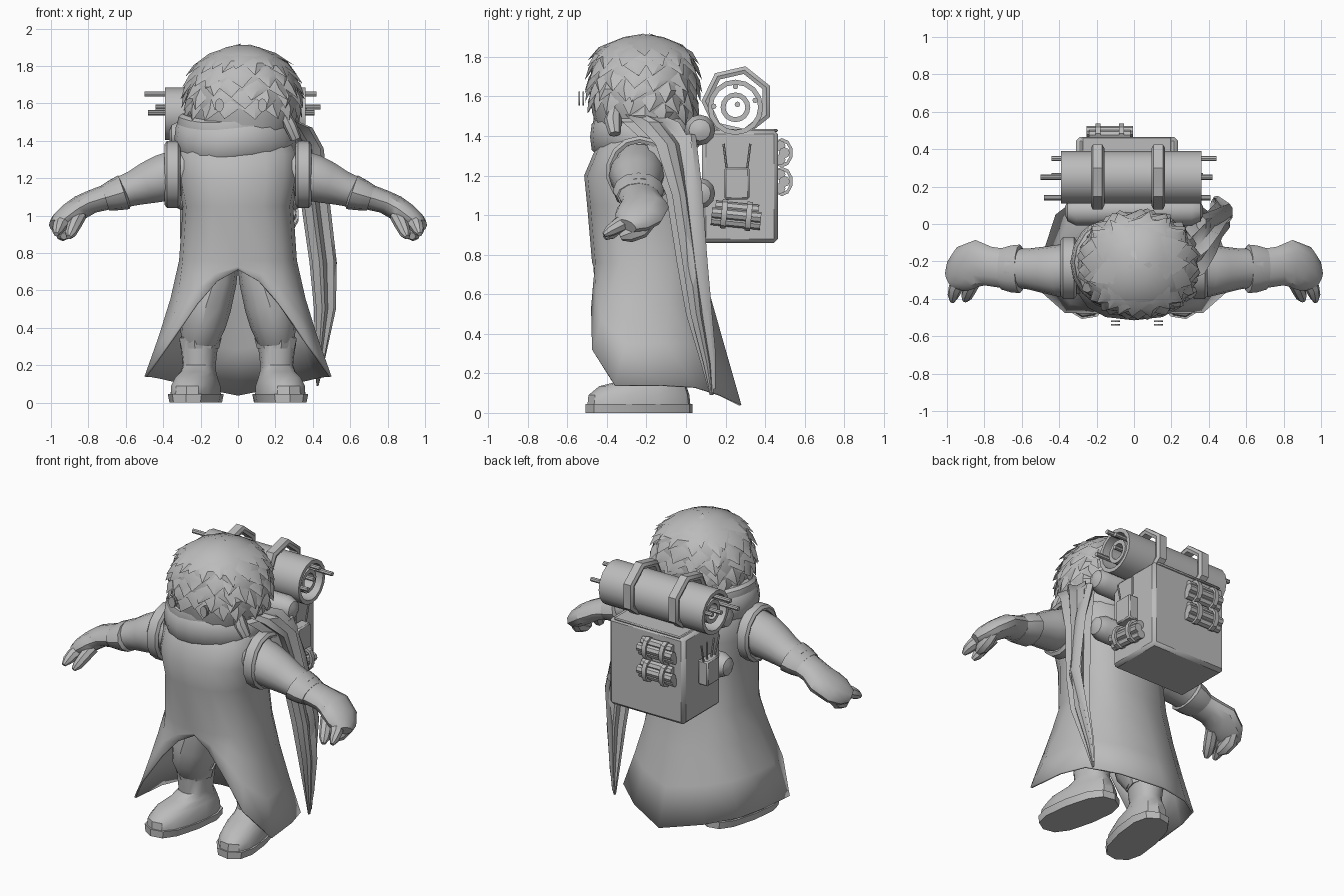
import bpy, bmesh, math, random
from mathutils import Vector

if "Cube" in bpy.data.objects:
    bpy.data.objects.remove(bpy.data.objects["Cube"])
random.seed(4)
grey = bpy.data.materials.new("plain grey")
grey.diffuse_color = (0.5, 0.5, 0.5, 1)
grey.use_nodes = True
grey.node_tree.nodes["Principled BSDF"].inputs["Base Color"].default_value = grey.diffuse_color


def make(name, verts, faces):
    me = bpy.data.meshes.new(name)
    me.from_pydata([tuple(v) for v in verts], [], faces)
    bm = bmesh.new()
    bm.from_mesh(me)
    bmesh.ops.recalc_face_normals(bm, faces=bm.faces)
    bm.to_mesh(me)
    bm.free()
    me.materials.append(grey)
    ob = bpy.data.objects.new(name, me)
    bpy.context.collection.objects.link(ob)
    return ob


def loft(name, rings, caps=True, loop=False):
    n, m = len(rings[0]), len(rings)
    faces = []
    for i in range(m if loop else m - 1):
        a, b = i * n, (i + 1) % m * n
        faces += [(a + k, a + (k + 1) % n, b + (k + 1) % n, b + k) for k in range(n)]
    if caps and not loop:
        faces += [tuple(range(n)), tuple(range((m - 1) * n, m * n))]
    return make(name, [p for r in rings for p in r], faces)


def sup(a, p):
    """Superellipse sine and cosine."""
    return [math.copysign(abs(f(a)) ** (2 / p), f(a)) for f in (math.sin, math.cos)]


def oval(cx, cy, z, hx, hy, n=16, p=2.0, star=1.0):
    """Horizontal superellipse ring, starting at the front."""
    out = []
    for k in range(n):
        s, c = sup(math.tau * k / n, p)
        f = star if k % 2 else 1
        out.append((cx + f * hx * s, cy - f * hy * c, z))
    return out


def tube(name, path, n=10):
    """Capped tube along points (x, y, z, radius sideways, radius upward)."""
    pts = [Vector(p[:3]) for p in path]
    d = (pts[-1] - pts[0]).normalized()
    ref = Vector((0, 0, 1)) if abs(d.y) > 0.8 else Vector((0, 1, 0))
    rings = []
    for i, p in enumerate(path):
        t = (pts[min(i + 1, len(pts) - 1)] - pts[max(i - 1, 0)]).normalized()
        u = (ref - t * ref.dot(t)).normalized()
        v = t.cross(u)
        rings.append([pts[i] + u * p[3] * math.cos(math.tau * k / n) + v * p[4] * math.sin(math.tau * k / n)
                      for k in range(n)])
    return loft(name, rings)


def rod(name, a, b, r, n=8):
    return tube(name, [(*a, r, r), (*b, r, r)], n)


def band(name, cx, cy, cz, ry, rz, width, thick, n=8):
    """Strap looped around the x axis."""
    rings = []
    for k in range(n):
        a = math.tau * (k + 0.5) / n
        rings.append([(cx + w * width, cy + (ry + t * thick) * math.cos(a), cz + (rz + t * thick) * math.sin(a))
                      for w, t in ((-.8, 0), (.8, 0), (1, .5), (.7, 1), (-.7, 1), (-1, .5))])
    return loft(name, rings, loop=True)


def box(name, lo, hi, bev=0.012):
    v = [(x, y, z) for x in (lo[0], hi[0]) for y in (lo[1], hi[1]) for z in (lo[2], hi[2])]
    ob = make(name, v, [(0, 1, 3, 2), (4, 5, 7, 6), (0, 1, 5, 4), (2, 3, 7, 6), (0, 2, 6, 4), (1, 3, 7, 5)])
    ob.modifiers.new("bevel", "BEVEL").width = bev
    return ob


# Long coat: rounded torso rings flaring to a shaped hem, open in front
hem = [(0, -.45, .71), (.11, -.47, .65), (.22, -.48, .53), (.37, -.475, .32), (.5, -.36, .14),
       (.475, -.12, .14), (.42, .05, .13), (.25, .18, .09), (0, .28, .04)]
hem += [(-x, y, z) for x, y, z in hem[7:0:-1]]
torso = [oval(0, -.2, 1.5, .2, .16, p=2.2), oval(0, -.2, 1.41, .29, .2, p=2.4),
         oval(0, -.21, 1.33, .325, .25, p=2.5),
         oval(0, -.235, 1.2, .325, .28, p=2.5), oval(0, -.225, 1.05, .295, .275, p=2.5),
         oval(0, -.2, .76, .315, .275, p=2.6)]
waist = torso[-1]
for t in (.33, .66, 1):
    torso.append([(a[0] + (b[0] - a[0]) * t ** 1.25, a[1] + (b[1] - a[1]) * t, a[2] + (b[2] - a[2]) * t)
                  for a, b in zip(waist, hem)])
coat = loft("coat", torso, caps=False)
coat.modifiers.new("cloth", "SOLIDIFY").thickness = 0.012

# Head of shaggy hair: core plus rows of pointed tufts
profile = [(1.42, .24, .23), (1.52, .29, .26), (1.62, .305, .27), (1.72, .29, .265), (1.8, .25, .25),
           (1.86, .18, .2), (1.9, .09, .1), (1.912, .03, .03)]
loft("hair_core", [oval(.025, -.215, z, a, b, 18, 2.2) for z, a, b in profile])


def head_point(ang, z, out):
    for (z0, a0, b0), (z1, a1, b1) in zip(profile, profile[1:]):
        if z <= z1:
            break
    t = max(0, min(1, (z - z0) / (z1 - z0)))
    s, c = sup(ang, 2.2)
    return (.025 + (a0 + (a1 - a0) * t + out) * s, -.215 - (b0 + (b1 - b0) * t + out) * c, z)


tv, tf = [], []
for row, (z, n) in enumerate([(1.86, 9), (1.815, 13), (1.755, 14), (1.69, 15), (1.625, 16), (1.57, 16), (1.51, 16)]):
    for k in range(n):
        a = math.tau * (k + .5 * (row % 2) + random.uniform(-.2, .2)) / n
        if row == 6 and math.cos(a) > .2:
            continue
        zz = z + random.uniform(-.015, .015)
        w = math.pi / n * 1.1
        i = len(tv)
        tv += [head_point(a, zz + .05, -.005), head_point(a - w, zz, .002), head_point(a + w, zz, .002),
               head_point(a + random.uniform(-.14, .14), zz - .065, .03), head_point(a, zz, .018)]
        tf += [(i, i + 1, i + 4), (i + 1, i + 3, i + 4), (i + 3, i + 2, i + 4), (i + 2, i, i + 4),
               (i, i + 2, i + 3, i + 1)]
make("hair_tufts", tv, tf)

# Small round spectacles
for x in (-.1, .13):
    for y in (-.515, -.535):
        tube("spectacle_lens", [(x, y, 1.59, .036, .024), (x, y - .008, 1.59, .036, .024)], 12)

# Scarf: a thick lower wrap and a smaller upper wrap, with a knot
for name, z, rx, ry, sr, sz in (("scarf_lower", 1.405, .27, .225, .055, .095), ("scarf_upper", 1.48, .265, .22, .045, .055)):
    rings = []
    for k in range(20):
        a = math.tau * k / 20
        ring = []
        for j in range(10):
            s, c = sup(math.tau * j / 10, 2.7)
            ring.append((-.015 + (rx + sr * c) * math.sin(a), -.205 - (ry + sr * c) * math.cos(a),
                         z + .012 * math.sin(3 * a) - .01 * math.cos(a) + sz * s))
        rings.append(ring)
    loft(name, rings, loop=True)
tube("scarf_knot", [(.25, -.36, 1.54, .03, .03), (.28, -.37, 1.48, .045, .035), (.31, -.36, 1.41, .03, .03)], 8)

# Folded shawl tail hanging behind the left arm
cape = [(.2, -.27, 1.53, .06, .1), (.3, -.17, 1.47, .1, .15), (.37, -.08, 1.36, .09, .12), (.41, -.02, 1.1, .08, .08),
        (.455, .03, .75, .075, .075), (.465, .06, .5, .06, .06), (.44, .11, .25, .03, .035), (.425, .13, .09, .006, .01)]
loft("shawl_tail", [oval(x, y, z, a, b, 14, 2, .6) for x, y, z, a, b in cape])
tube("shawl_fold", [(.36, .0, 1.4, .05, .03), (.44, .03, 1.15, .05, .02), (.51, .06, .75, .05, .02),
                    (.45, .12, .3, .03, .01), (.43, .14, .12, .008, .005)], 6)

for s, side in ((1, "left"), (-1, "right")):
    def limb(name, path, n=12):
        tube(side + "_" + name, [(s * p[0], *p[1:]) for p in path], n)

    # Sleeve, shoulder strap, glove and fingers
    limb("sleeve", [(.28, -.24, 1.25, .13, .12), (.4, -.25, 1.2, .14, .13), (.48, -.245, 1.175, .125, .115),
                    (.56, -.24, 1.145, .11, .095), (.67, -.235, 1.11, .1, .08)], 14)
    band(side + "_shoulder_strap", s * .35, -.235, 1.22, .135, .145, .042, .035, 14)
    cuff = ((.6, -.24, 1.13, .1, .07), (.61, -.24, 1.125, .13, .095), (.66, -.24, 1.11, .125, .085),
            (.71, -.24, 1.095, .11, .07))
    limb("glove_cuff", cuff)
    limb("glove", [(.68, -.24, 1.105, .105, .07), (.78, -.225, 1.075, .105, .062), (.84, -.21, 1.045, .125, .065),
                   (.9, -.235, 1.005, .125, .062), (.945, -.275, .97, .1, .055), (.98, -.3, .945, .055, .035)])
    limb("thumb", [(.85, -.29, 1.0, .04, .04), (.875, -.34, .95, .04, .037), (.895, -.385, .905, .034, .03),
                   (.905, -.41, .885, .014, .014)], 8)
    limb("fore_finger", [(.92, -.29, .975, .045, .045), (.955, -.345, .945, .038, .038),
                         (.967, -.385, .92, .03, .03), (.972, -.415, .9, .013, .013)], 8)
    limb("curled_fingers", [(.93, -.18, .98, .04, .03), (.94, -.23, .93, .05, .042),
                            (.935, -.29, .905, .045, .04), (.93, -.33, .89, .02, .02)], 8)

    # Baggy trouser leg
    limb("trouser", [(.09, -.18, .8, .15, .1), (.125, -.18, .66, .17, .12), (.17, -.18, .52, .17, .135),
                     (.19, -.18, .42, .155, .125), (.205, -.16, .33, .11, .1)])

    # Boot: sole, shaped upper with shaft, and turned-down cuff, toes out
    def turned(rings, ang=math.radians(11) * s):
        c, d = math.cos(ang), math.sin(ang)
        return [[(s * .205 + x * c - (y + .13) * d, -.13 + x * d + (y + .13) * c, z) for x, y, z in r] for r in rings]
    loft(side + "_sole", turned([oval(0, -.24, z, h, .275, 12, 2.6) for z, h in ((0, .125), (.045, .135))]))
    loft(side + "_boot", turned([oval(0, y, z, a, b, 14, 2.4) for y, z, a, b in
                                 ((-.24, .04, .125, .265), (-.24, .09, .122, .26), (-.22, .135, .105, .225),
                                  (-.165, .165, .09, .155), (-.14, .2, .085, .11), (-.14, .33, .1, .12))]))
    loft(side + "_boot_cuff", turned([oval(0, -.14, z, a, b, 14, 2, f) for z, a, b, f in
                                      ((.29, .105, .125, .95), (.345, .118, .14, .9), (.355, .09, .11, 1))]))

# Backpack body, rear flap and back pads
box("pack_body", (-.31, .08, .86), (.235, .465, 1.43), .02)
box("pack_lid", (-.28, .15, 1.42), (.2, .465, 1.435), .006)
for z in (1.43, 1.11):
    tube("back_pad", [(x, .07, z, r, r) for x, r in
                      ((-.37, .02), (-.355, .055), (-.31, .078), (.31, .078), (.355, .055), (.37, .02))], 12)

# Bedroll: hollow tube with an inner roll, rods and two straps
for name, r0, r1, x0, x1 in (("bedroll", .115, .14, -.39, .36), ("inner_roll", .05, .075, -.37, .34)):
    loft(name, [[(x, .25 + r * math.cos(math.tau * k / 16), 1.545 + r * math.sin(math.tau * k / 16))
                 for k in range(16)] for x, r in ((x0, r0), (x0, r1), (x1, r1), (x1, r0))], loop=True)
for y, z, x0, x1 in ((.35, 1.58, -.44, .44), (.25, 1.65, -.5, .42), (.14, 1.55, -.48, .41), (.26, 1.56, -.44, .37)):
    rod("bedroll_rod", (x0, y, z), (x1, y, z), .014)
for x in (-.195, .13):
    band("bedroll_strap", x, .26, 1.575, .142, .142, .036, .04, 7)


# Bundles of sticks bound with two rings
def bundle(name, c, d, up, out, half):
    c, d, up, out = Vector(c), Vector(d), Vector(up), Vector(out)
    for i, (u, o) in enumerate(((-.035, 0), (.035, 0), (0, .022))):
        m = c + up * u + out * o
        h = half * (1 - .12 * (i == 1))
        rod(name + "_stick", m - d * h, m + d * h, .028)
    for t in (-.5, .5):
        m = c + d * half * t
        rings = []
        for k in range(10):
            a = math.tau * k / 10
            q = up * math.cos(a) + out * math.sin(a) * .75
            rings.append([m + q * r + d * w + out * .01 for r, w in ((.055, -.014), (.055, .014), (.074, .014), (.074, -.014))])
        loft(name + "_tie", rings, loop=True)


for z in (1.315, 1.17):
    bundle("rear_bundle", (-.13, .475, z), (1, 0, 0), (0, 0, 1), (0, 1, 0), .125)
bundle("side_bundle", (.26, .255, 1.0), (0, .995, -.1), (0, .1, .995), (1, 0, 0), .125)

# Side pouches with thin pens sticking out
for s, x in ((1, .235), (-1, -.31)):
    box("side_pouch", (min(x, x + s * .07), .195, 1.08), (max(x, x + s * .07), .32, 1.24), .008)
    for y, lean in ((.21, -.02), (.305, .02)) if s > 0 else ((.21, -.04), (.24, -.015), (.275, .02), (.305, .05)):
        rod("pouch_pen", (x + s * .035, y, 1.2), (x + s * .05, y + lean, 1.36), .006, 6)

# Smooth shading with crisp edges
for ob in bpy.data.objects:
    ob.select_set(True)
bpy.context.view_layer.objects.active = coat
bpy.ops.object.shade_smooth_by_angle(angle=math.radians(35))
